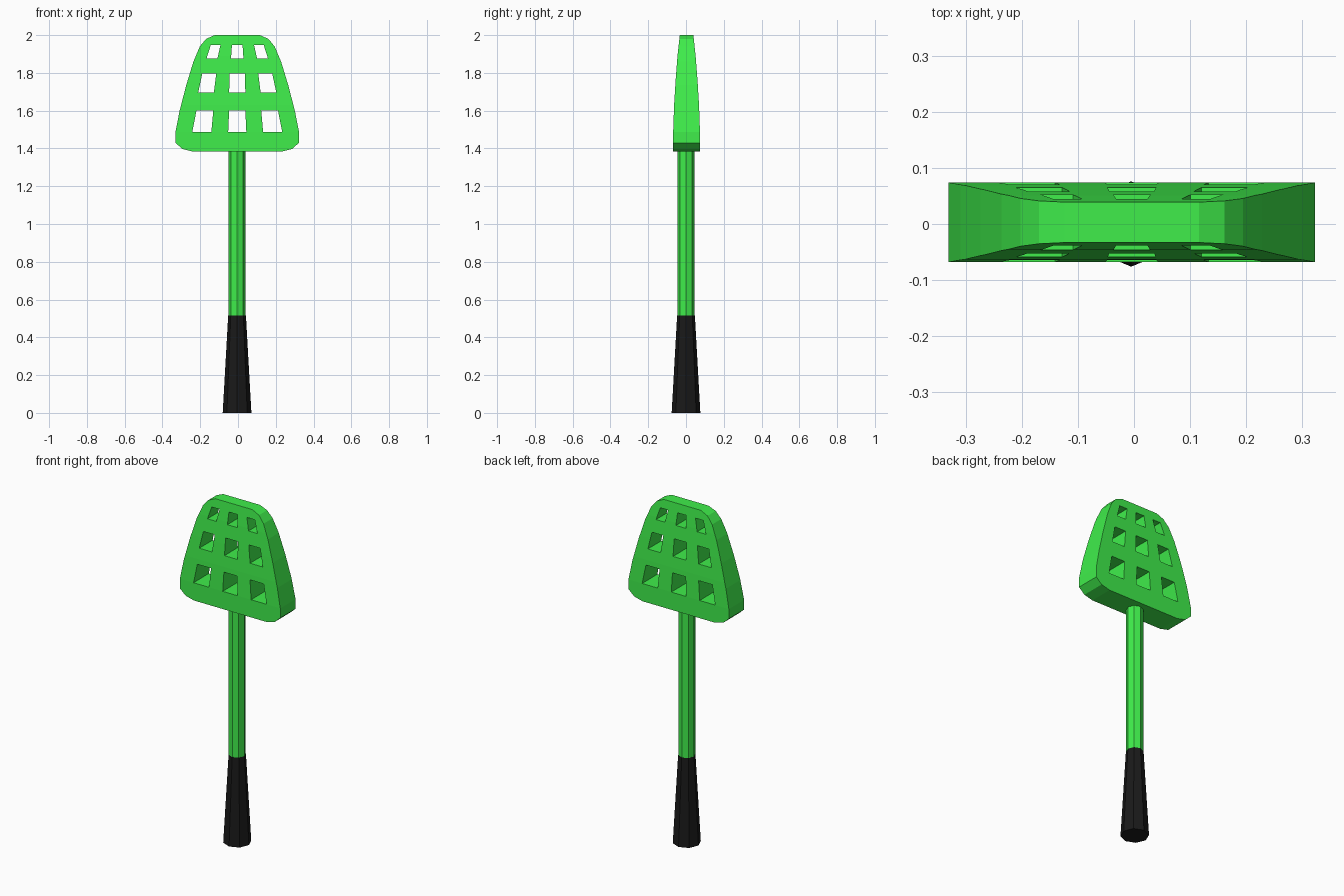
import bpy, bmesh, math
from mathutils import Vector

if "Cube" in bpy.data.objects:
    bpy.data.objects.remove(bpy.data.objects["Cube"])

def material(name, color):
    m = bpy.data.materials.new(name)
    m.diffuse_color = (*color, 1)
    m.use_nodes = True
    m.node_tree.nodes["Principled BSDF"].inputs["Base Color"].default_value = m.diffuse_color
    return m

green = material("green_plastic", (0.05, 0.85, 0.07))
black = material("black_grip", (0.01, 0.01, 0.01))

def link(name, bm, mat):
    bmesh.ops.recalc_face_normals(bm, faces=bm.faces)
    me = bpy.data.meshes.new(name)
    bm.to_mesh(me)
    bm.free()
    me.materials.append(mat)
    ob = bpy.data.objects.new(name, me)
    bpy.context.collection.objects.link(ob)
    return ob

def add_prism(bm, points, offset):
    """Extrude a closed polygon along an offset vector."""
    face = bm.faces.new([bm.verts.new(p) for p in points])
    new = bmesh.ops.extrude_face_region(bm, geom=[face])["geom"]
    verts = [g for g in new if isinstance(g, bmesh.types.BMVert)]
    bmesh.ops.translate(bm, verts=verts, vec=Vector(offset))

def boolean(ob, cutter, operation):
    cutter.hide_render = True
    mod = ob.modifiers.new(operation, 'BOOLEAN')
    mod.operation, mod.object, mod.solver = operation, cutter, 'EXACT'
    bpy.context.view_layer.objects.active = ob
    bpy.ops.object.modifier_apply(modifier=mod.name)
    bpy.data.objects.remove(cutter)

CX, CY = -0.004, 0.003

# Head: rounded trapezoid outline
half = [(0.235, 1.383), (0.29, 1.397), (0.327, 1.43), (0.327, 1.487), (0.305, 1.60),
        (0.27, 1.735), (0.232, 1.86), (0.198, 1.94), (0.165, 1.98), (0.12, 2.0)]
outline = half + [(-x, z) for x, z in reversed(half)]
bm = bmesh.new()
add_prism(bm, [(CX + x, -0.2, z) for x, z in outline], (0, 0.4, 0))
head = link("slotted_head", bm, green)

# Side profile that thins the head toward its top
side = [(0.071, 1.3), (0.071, 1.487), (0.066, 1.63), (0.058, 1.76),
        (0.048, 1.89), (0.036, 2.0), (0.031, 2.05)]
profile = side + [(-y, z) for y, z in reversed(side)]
bm = bmesh.new()
add_prism(bm, [(-0.5, CY + y, z) for y, z in profile], (1, 0, 0))
boolean(head, link("taper_cutter", bm, green), 'INTERSECT')

# Slots: z low/high, middle half widths low/high, outer slot inner and outer x low/high
rows = [(1.487, 1.60, 0.048, 0.043, 0.137, 0.127, 0.238, 0.216),
        (1.695, 1.797, 0.043, 0.040, 0.124, 0.111, 0.207, 0.185),
        (1.875, 1.948, 0.033, 0.028, 0.105, 0.089, 0.163, 0.140)]
bm = bmesh.new()
for z0, z1, m0, m1, i0, i1, o0, o1 in rows:
    slots = [[(-m0, z0), (m0, z0), (m1, z1), (-m1, z1)]]
    for s in (-1, 1):
        slots.append([(s * i0, z0), (s * o0, z0), (s * o1, z1), (s * i1, z1)])
    for slot in slots:
        add_prism(bm, [(CX + x, -0.3, z) for x, z in slot], (0, 0.6, 0))
boolean(head, link("slot_cutter", bm, green), 'DIFFERENCE')

# Octagonal shaft and flared grip
def rod(name, z0, z1, r0, r1, mat):
    bm = bmesh.new()
    bmesh.ops.create_cone(bm, cap_ends=True, segments=8, radius1=r0, radius2=r1, depth=z1 - z0)
    bmesh.ops.translate(bm, verts=bm.verts, vec=(CX - 0.001, 0.0, (z0 + z1) / 2))
    return link(name, bm, mat)

rod("shaft", 0.515, 1.39, 0.046, 0.046, green)
rod("grip", 0.0, 0.515, 0.076, 0.047, black)
